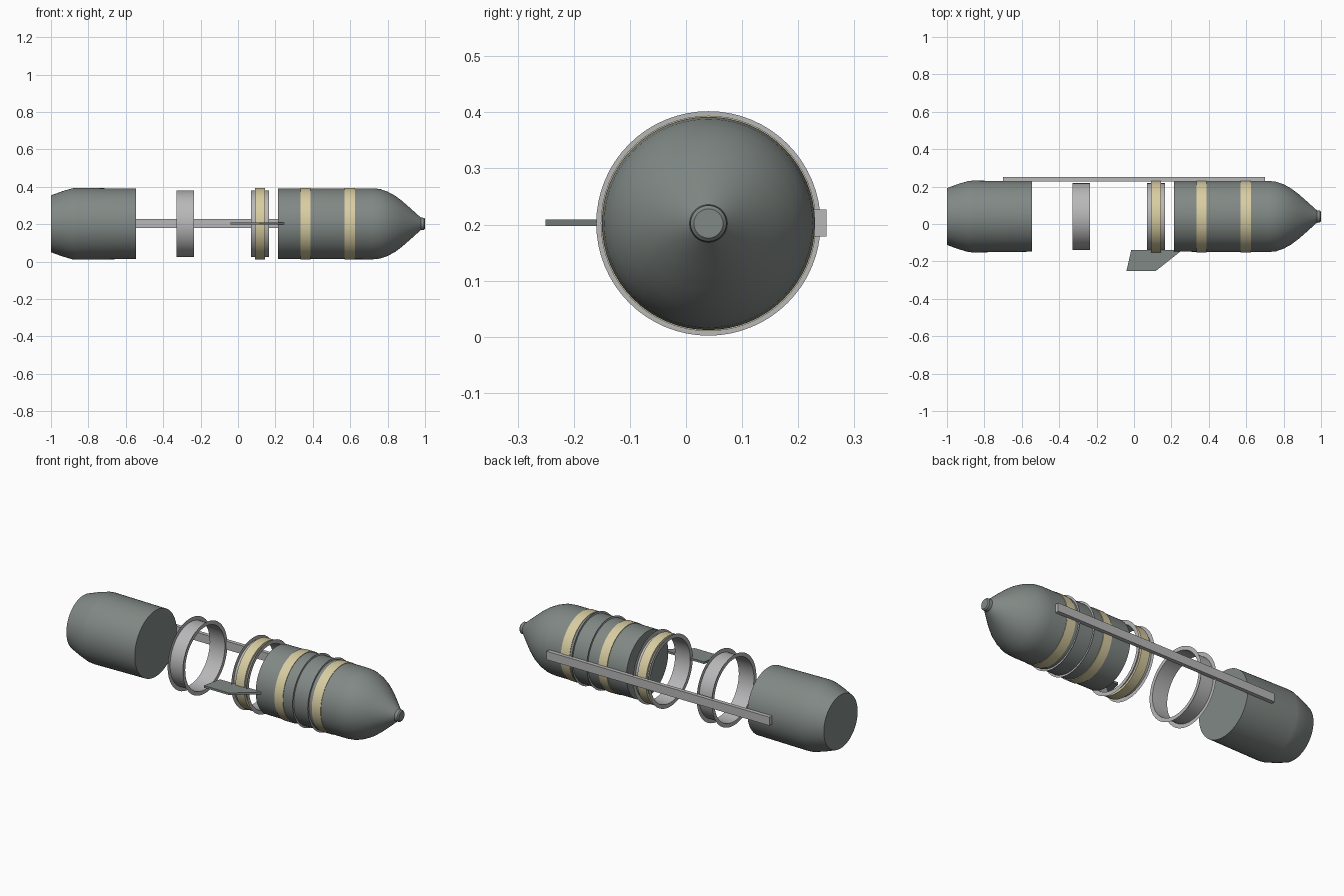
import bpy, bmesh, math
from mathutils import Vector

cube = bpy.data.objects.get("Cube")
if cube:
    bpy.data.objects.remove(cube, do_unlink=True)

AXIS_Y, AXIS_Z = 0.04, 0.202


def material(name, rgb):
    m = bpy.data.materials.new(name)
    m.use_nodes = True
    color = (*rgb, 1)
    m.diffuse_color = color
    m.node_tree.nodes["Principled BSDF"].inputs["Base Color"].default_value = color
    return m


hull = material("grey green", (0.22, 0.25, 0.235))
metal = material("light grey", (0.48, 0.48, 0.49))
cream = material("cream", (0.69, 0.61, 0.36))


def finish(name, bm, mat, smooth=True):
    mesh = bpy.data.meshes.new(name)
    bmesh.ops.recalc_face_normals(bm, faces=bm.faces)
    bm.to_mesh(mesh)
    bm.free()
    mesh.materials.append(mat)
    obj = bpy.data.objects.new(name, mesh)
    bpy.context.collection.objects.link(obj)
    if smooth:
        bpy.ops.object.select_all(action='DESELECT')
        obj.select_set(True)
        bpy.context.view_layer.objects.active = obj
        bpy.ops.object.shade_smooth_by_angle(angle=math.radians(35))
    return obj


def lathe(name, profile, mat, segments=64, cap=False, loop=False):
    """Turn (x, radius) points around the long axis."""
    bm = bmesh.new()
    rings = []
    for x, r in profile:
        angles = [math.tau * i / segments for i in range(segments)]
        rings.append([bm.verts.new((x, AXIS_Y + r * math.cos(a), AXIS_Z + r * math.sin(a)))
                      for a in angles])
    pairs = list(zip(rings, rings[1:]))
    if loop:
        pairs.append((rings[-1], rings[0]))
    for a, b in pairs:
        for i in range(segments):
            j = (i + 1) % segments
            bm.faces.new((a[i], a[j], b[j], b[i]))
    if cap:
        bm.faces.new(rings[0])
        bm.faces.new(rings[-1])
    return finish(name, bm, mat)


def prism(name, outline, z0, z1, mat):
    bm = bmesh.new()
    face = bm.faces.new([bm.verts.new((x, y, z0)) for x, y in outline])
    top = bmesh.ops.extrude_face_region(bm, geom=[face])["geom"]
    bmesh.ops.translate(bm, vec=Vector((0, 0, z1 - z0)),
                        verts=[v for v in top if isinstance(v, bmesh.types.BMVert)])
    return finish(name, bm, mat, smooth=False)


# Rear body with tapered tail
lathe("rear_body", [(-1, 0.152), (-0.94, 0.174), (-0.885, 0.19), (-0.86, 0.192),
                    (-0.545, 0.188)], hull, cap=True)

# Front body with rounded nose and blunt tip
lathe("front_body", [(0.215, 0.188), (0.72, 0.19), (0.76, 0.186), (0.80, 0.172),
                     (0.84, 0.15), (0.88, 0.12), (0.92, 0.085), (0.95, 0.058),
                     (0.978, 0.033)], hull, cap=True)
lathe("nose_tip", [(0.975, 0.034), (0.994, 0.032), (1.0, 0.026)], hull, 32, cap=True)

# Thin flanged rings
for name, x0 in (("rear_ring", -0.33), ("middle_ring", 0.07), ("front_ring", 0.455)):
    x1 = x0 + 0.095
    lathe(name, [(x0, 0.2), (x0, 0.178), (x1, 0.178), (x1, 0.2)], metal)

# Coloured bands
for name, x0, x1 in (("middle_band", 0.09, 0.145), ("front_band_1", 0.335, 0.388),
                     ("front_band_2", 0.57, 0.625)):
    lathe(name, [(x0, 0.179), (x0, 0.192), (x1, 0.192), (x1, 0.179)], cream, loop=True)

# Long rail along the back
prism("rail", [(-0.7, 0.228), (0.7, 0.228), (0.7, 0.25), (-0.7, 0.25)], 0.179, 0.227, metal)

# Swept fin on the front side
prism("fin", [(-0.015, -0.14), (0.257, -0.14), (0.118, -0.25), (-0.04, -0.25)],
      0.197, 0.209, hull)
